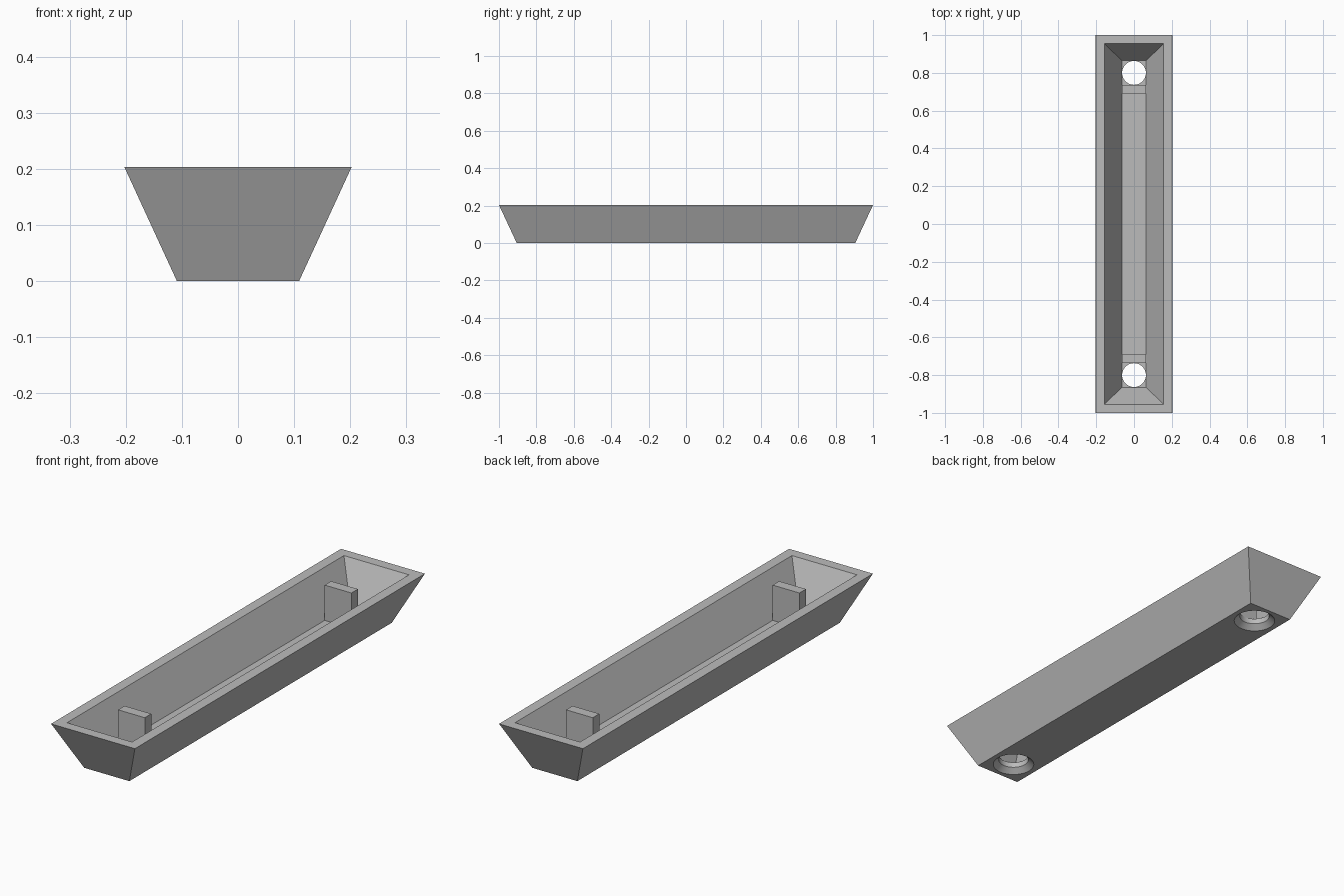
import bpy, bmesh
from mathutils import Matrix

cube = bpy.data.objects.get("Cube")
if cube:
    bpy.data.objects.remove(cube, do_unlink=True)

grey = bpy.data.materials.new("plain_grey")
grey.use_nodes = True
grey.diffuse_color = (0.5, 0.5, 0.5, 1)
grey.node_tree.nodes["Principled BSDF"].inputs["Base Color"].default_value = (0.5, 0.5, 0.5, 1)

HEIGHT, FLOOR, HOLE_Y = 0.203, 0.046, 0.8


def make_object(name, bm):
    bmesh.ops.recalc_face_normals(bm, faces=bm.faces)
    mesh = bpy.data.meshes.new(name)
    bm.to_mesh(mesh)
    bm.free()
    mesh.materials.append(grey)
    obj = bpy.data.objects.new(name, mesh)
    bpy.context.collection.objects.link(obj)
    return obj


def ring(bm, x, y, z):
    return [bm.verts.new((sx * x, sy * y, z))
            for sx, sy in ((-1, -1), (1, -1), (1, 1), (-1, 1))]


# Flared trough: outer shell, flat rim and tapered cavity
bm = bmesh.new()
rings = [ring(bm, 0.109, 0.905, 0), ring(bm, 0.2025, 1, HEIGHT),
         ring(bm, 0.157, 0.955, HEIGHT), ring(bm, 0.0645, 0.865, FLOOR)]
for low, high in zip(rings, rings[1:]):
    for i in range(4):
        j = (i + 1) % 4
        bm.faces.new((low[i], low[j], high[j], high[i]))
bm.faces.new(rings[0])
bm.faces.new(rings[-1])
trough = make_object("trough", bm)

# Countersunk screw holes through the floor
cutters = []
for side in (-1, 1):
    for name, r1, r2, z0, z1 in (("bore", 0.063, 0.063, -0.02, 0.06),
                                 ("countersink", 0.108, 0.063, -0.02, 0.022)):
        bm = bmesh.new()
        bmesh.ops.create_cone(bm, cap_ends=True, segments=48, radius1=r1, radius2=r2,
                              depth=z1 - z0,
                              matrix=Matrix.Translation((0, side * HOLE_Y, (z0 + z1) / 2)))
        cutter = make_object(name + "_cutter", bm)
        cutter.hide_render = True
        cut = trough.modifiers.new(name, "BOOLEAN")
        cut.object, cut.operation, cut.solver = cutter, "DIFFERENCE", "EXACT"
        cutters.append(cutter)

bpy.context.view_layer.objects.active = trough
trough.select_set(True)
for mod in list(trough.modifiers):
    bpy.ops.object.modifier_apply(modifier=mod.name)
for cutter in cutters:
    bpy.data.objects.remove(cutter, do_unlink=True)
bpy.ops.object.shade_smooth_by_angle(angle=0.3)

# Upright blocks standing on the floor beside each hole
for name, side in (("front_post", -1), ("back_post", 1)):
    bm = bmesh.new()
    bottom, top = FLOOR - 0.005, 0.2
    bmesh.ops.create_cube(bm, size=1, matrix=Matrix.Translation(
        (0, side * 0.7125, (bottom + top) / 2)) @ Matrix.Diagonal((0.129, 0.045, top - bottom, 1)))
    make_object(name, bm)
